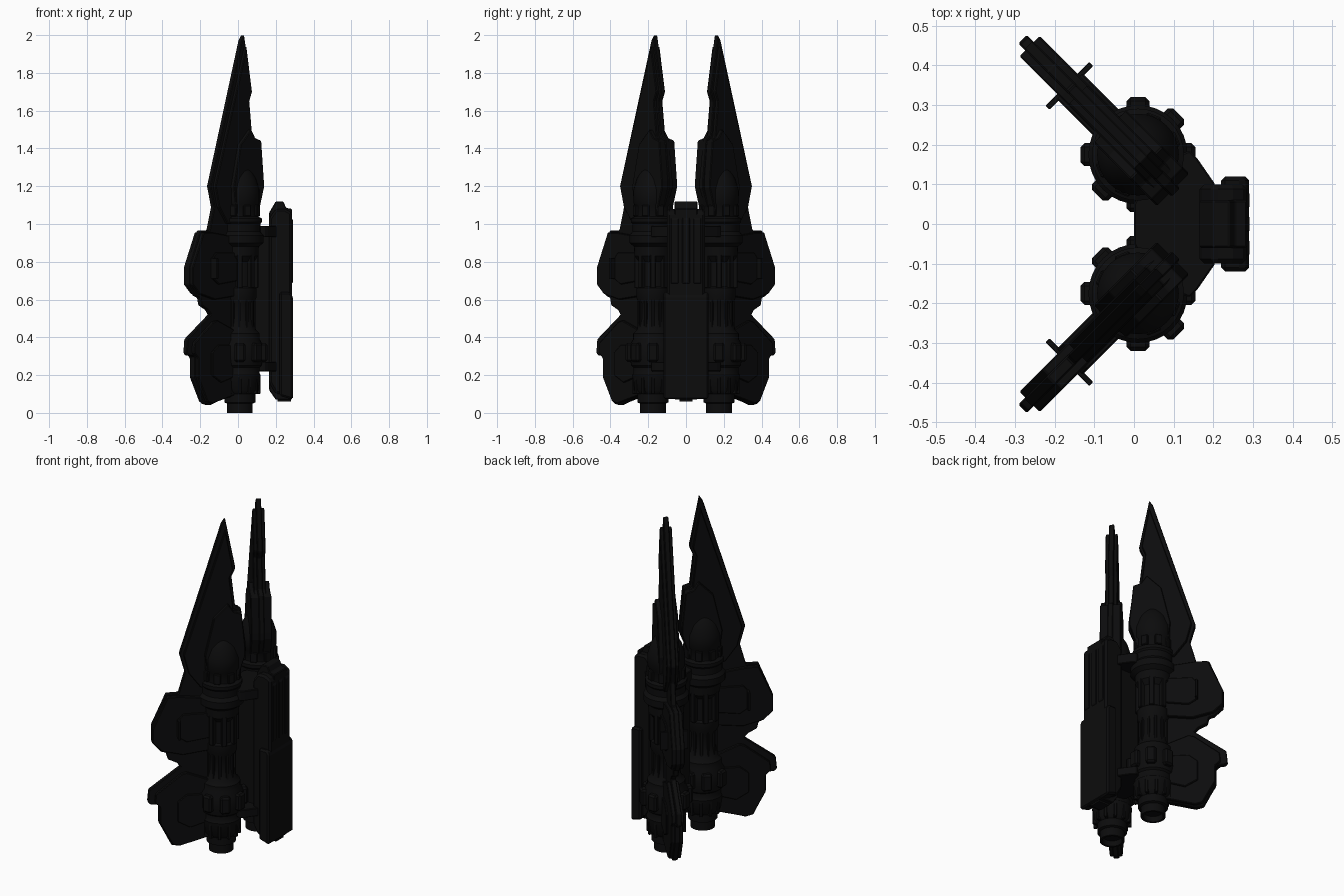
import bpy, bmesh, math
from mathutils import Matrix, Vector

if "Cube" in bpy.data.objects:
    bpy.data.objects.remove(bpy.data.objects["Cube"])

mat = bpy.data.materials.new("matte black")
mat.diffuse_color = (0.0036, 0.0036, 0.0038, 1)
mat.use_nodes = True
mat.node_tree.nodes["Principled BSDF"].inputs["Base Color"].default_value = mat.diffuse_color

POD_X, POD_Y = 0.01, 0.175


def finish(name, bm, matrix=None, bevel=0.0, smooth=False):
    bmesh.ops.recalc_face_normals(bm, faces=bm.faces)
    if matrix is not None:
        bm.transform(matrix)
        bmesh.ops.recalc_face_normals(bm, faces=bm.faces)
    me = bpy.data.meshes.new(name)
    bm.to_mesh(me)
    bm.free()
    me.materials.append(mat)
    ob = bpy.data.objects.new(name, me)
    bpy.context.collection.objects.link(ob)
    if bevel:
        m = ob.modifiers.new("bevel", 'BEVEL')
        m.width, m.segments, m.limit_method = bevel, 1, 'ANGLE'
    if smooth:
        bpy.context.view_layer.objects.active = ob
        ob.select_set(True)
        bpy.ops.object.shade_smooth_by_angle(angle=math.radians(35))
        ob.select_set(False)
    return ob


def prism(name, pts, lo, hi, matrix=None, bevel=0.0):
    """Extrude a flat outline along local z from lo to hi."""
    bm = bmesh.new()
    f = bm.faces.new([bm.verts.new((a, b, lo)) for a, b in pts])
    ext = bmesh.ops.extrude_face_region(bm, geom=[f])
    bmesh.ops.translate(bm, vec=(0, 0, hi - lo),
                        verts=[v for v in ext["geom"] if isinstance(v, bmesh.types.BMVert)])
    return finish(name, bm, matrix, bevel)


def lathe(name, profile, matrix, segs=32):
    bm = bmesh.new()
    vs = [bm.verts.new((r, 0, z)) for r, z in profile]
    es = [bm.edges.new(p) for p in zip(vs, vs[1:])]
    bmesh.ops.spin(bm, geom=vs + es, cent=(0, 0, 0), axis=(0, 0, 1),
                   angle=2 * math.pi, steps=segs)
    bmesh.ops.remove_doubles(bm, verts=bm.verts, dist=1e-4)
    return finish(name, bm, matrix, smooth=True)


def ring_of_blocks(name, count, r0, r1, width, z0, z1, matrix, bevel, phase=0.0):
    """Blocks spaced evenly around the pod axis."""
    bm = bmesh.new()
    for i in range(count):
        m = (Matrix.Rotation(phase + 2 * math.pi * i / count, 4, 'Z')
             @ Matrix.Translation(((r0 + r1) / 2, 0, (z0 + z1) / 2))
             @ Matrix.Diagonal((r1 - r0, width, z1 - z0, 1)))
        bmesh.ops.create_cube(bm, size=1, matrix=m)
    return finish(name, bm, matrix, bevel)


def sym(half):
    """Complete a half outline across y = 0."""
    return half + [(x, -y) for x, y in reversed(half)]


# Outlines in the fin plane: (outward distance, height)
fin = [(-.02, 2), (0, 1.97), (.235, 1.2), (.205, 1.09), (.24, .965), (.31, .965),
       (.39, .77), (.39, .68), (.34, .62), (.31, .61), (.30, .57), (.25, .545),
       (.23, .52), (.405, .39), (.412, .32), (.40, .305), (.35, .30), (.35, .19),
       (.28, .05), (.235, .04), (.15, .07), (0, .1), (-.05, .15), (-.05, 1.0),
       (-.1, 1.1), (-.135, 1.19), (-.135, 1.23), (-.108, 1.45), (-.075, 1.47),
       (-.055, 1.65), (-.077, 1.7)]
blade = [(-.018, 1.94), (.215, 1.2), (.187, 1.09), (.12, 1.0), (-.06, 1.0),
         (-.122, 1.2), (-.098, 1.44), (-.062, 1.46), (-.04, 1.65), (-.06, 1.7)]
spine = [(-.03, 1.5), (.05, 1.42), (.1, 1.2), (.08, 1.04), (-.08, 1.04),
         (-.125, 1.19), (-.125, 1.23), (-.105, 1.44), (-.06, 1.455)]
upper_wing = [(.05, .93), (.24, .955), (.305, .955), (.387, .77), (.387, .68),
              (.335, .63), (.22, .6), (.05, .62)]
lower_wing = [(.05, .43), (.2, .49), (.23, .48), (.37, .37), (.375, .32), (.345, .29),
              (.345, .19), (.275, .06), (.235, .05), (.05, .1)]
wing_pad = [(.05, .70), (.20, .68), (.245, .71), (.245, .82), (.22, .85), (.05, .85)]
lower_pad = [(.05, .20), (.18, .16), (.25, .2), (.25, .32), (.2, .36), (.05, .36)]
slabs = [("fin_core", fin, .015), ("blade_armor", blade, .034), ("blade_spine", spine, .058),
         ("upper_wing_armor", upper_wing, .036), ("lower_wing_armor", lower_wing, .034),
         ("upper_wing_pad", wing_pad, .046), ("lower_wing_pad", lower_pad, .044)]

# Thruster pod silhouette: (radius, height)
pod = [(0, .03), (.05, .03), (.055, 0), (.068, 0), (.068, .05), (.082, .055), (.082, .1),
       (.1, .12), (.11, .2), (.104, .21), (.104, .24), (.115, .25), (.122, .29),
       (.122, .36), (.105, .39), (.105, .42), (.085, .44), (.072, .5), (.072, .58),
       (.088, .61), (.088, .66), (.075, .67), (.075, .80), (.098, .83), (.1, .88),
       (.125, .9), (.125, .94), (.108, .96), (.108, 1.0), (.116, 1.01), (.116, 1.03),
       (.096, 1.04), (.096, 1.1), (.103, 1.11), (.103, 1.18), (.085, 1.24), (.05, 1.3),
       (0, 1.33)]

for side, s in (("front", -1), ("back", 1)):
    at_pod = Matrix.Translation((POD_X, s * POD_Y, 0))
    out = Vector((-1, s, 0)).normalized()
    up = Vector((0, 0, 1))
    across = out.cross(up)
    plane = at_pod @ Matrix((out, up, across)).transposed().to_4x4()

    # Blade fin with layered armour
    for name, outline, half in slabs:
        prism(f"{side}_{name}", outline, -half, half, plane, bevel=.004)
    # Thin cross plate standing through the upper wing
    prism(f"{side}_cross_plate", [(.238, .71), (.252, .71), (.252, .82), (.238, .82)],
          -.078, .078, plane, bevel=.002)

    # Thruster pod and its mechanical rings
    lathe(f"{side}_thruster_pod", pod, at_pod)
    ring_of_blocks(f"{side}_pod_lugs", 8, .09, .145, .058, .27, .37, at_pod, .01)
    ring_of_blocks(f"{side}_pod_struts", 8, .06, .098, .03, .66, .84, at_pod, .004)
    ring_of_blocks(f"{side}_neck_ribs", 12, .06, .082, .014, .44, .60, at_pod, .002)
    ring_of_blocks(f"{side}_nozzle_ribs", 12, .07, .108, .016, .1, .2, at_pod, .002)
    ring_of_blocks(f"{side}_collar_blocks", 8, .08, .108, .04, 1.04, 1.1, at_pod, .004,
                   math.pi / 8)

# Central spine joining the pods
prism("center_tank", sym([(0, .04), (.03, .07), (.2, .07)]), .24, .97, bevel=.006)
for name, z0, z1 in (("lower_bracket", .22, .27), ("upper_bracket", .93, .99)):
    prism(name, sym([(0, .05), (.05, .15), (.14, .185), (.16, .165), (.205, .1)]),
          z0, z1, bevel=.004)

# Rear pack: side outline in (x, z), extruded across y
across_y = Matrix(((1, 0, 0, 0), (0, 0, -1, 0), (0, 1, 0, 0), (0, 0, 0, 1)))
pack = [(.165, .12), (.2, .07), (.285, .07), (.285, 1.08), (.255, 1.085), (.24, 1.12),
        (.2, 1.12), (.165, 1.06)]
prism("pack_core", pack, -.06, .06, across_y, bevel=.004)
prism("pack_body", [(.165, .16), (.2, .1), (.285, .1), (.285, 1.06), (.25, 1.08),
                    (.2, 1.08), (.165, 1.03)], -.1, .1, across_y, bevel=.012)
prism("pack_lower_shell", [(.22, .09), (.29, .07), (.29, .62), (.275, .64), (.22, .64)],
      -.12, .12, across_y, bevel=.01)
for i, y in enumerate((-.06, 0, .06)):
    prism(f"pack_rib_{i + 1}", [(.28, .68), (.291, .69), (.291, 1.02), (.28, 1.04)],
          y - .02, y + .02, across_y, bevel=.003)
prism("pack_foot", [(.21, .06), (.28, .06), (.28, .12), (.21, .12)], -.035, .035, across_y)
